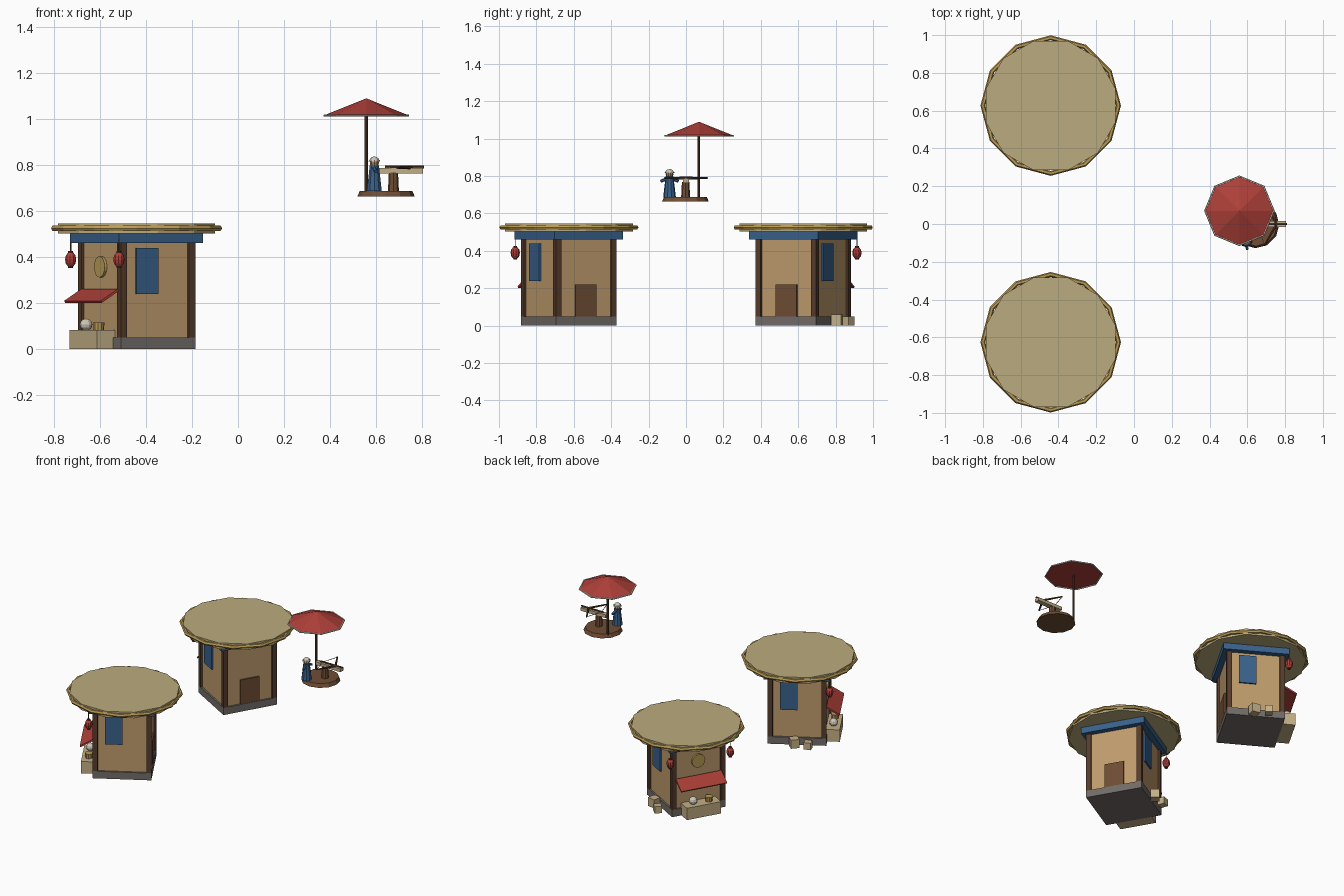
import bpy, bmesh, math
from math import radians, pi
from mathutils import Matrix, Vector

if "Cube" in bpy.data.objects:
    bpy.data.objects.remove(bpy.data.objects["Cube"])


def material(name, r, g, b):
    m = bpy.data.materials.new(name)
    m.diffuse_color = (r, g, b, 1)
    m.use_nodes = True
    m.node_tree.nodes["Principled BSDF"].inputs["Base Color"].default_value = m.diffuse_color
    return m


THATCH = material("thatch", 0.50, 0.41, 0.21)
ROPE = material("gold", 0.50, 0.33, 0.09)
WALL = material("plaster", 0.52, 0.33, 0.15)
TIMBER = material("timber", 0.09, 0.045, 0.025)
WOOD = material("wood", 0.16, 0.075, 0.035)
STONE = material("stone", 0.17, 0.15, 0.14)
BLUE = material("blue", 0.04, 0.12, 0.26)
RED = material("red", 0.42, 0.05, 0.04)
CRATE = material("crate", 0.55, 0.43, 0.24)
CREAM = material("cream", 0.62, 0.58, 0.48)
SKIN = material("skin", 0.42, 0.22, 0.11)


def finish(bm, name, mat, frame):
    """Turn a bmesh into a named object placed in a parent frame."""
    bmesh.ops.recalc_face_normals(bm, faces=bm.faces)
    me = bpy.data.meshes.new(name)
    bm.to_mesh(me)
    bm.free()
    me.materials.append(mat)
    ob = bpy.data.objects.new(name, me)
    ob.matrix_world = frame
    bpy.context.collection.objects.link(ob)
    return ob


def box(name, mat, size, loc, frame=Matrix(), rot=Matrix()):
    bm = bmesh.new()
    bmesh.ops.create_cube(bm, size=1, matrix=Matrix.Translation(loc) @ rot @ Matrix.Diagonal((*size, 1)))
    return finish(bm, name, mat, frame)


def cone(name, mat, a, b, r1, r2, sides, frame=Matrix(), spin=0):
    """Cylinder or cone running from point a to point b."""
    a, b = Vector(a), Vector(b)
    turn = (b - a).to_track_quat('Z', 'Y').to_matrix().to_4x4() if abs((b - a).normalized().z) < 0.999 else Matrix()
    m = Matrix.Translation((a + b) / 2) @ turn @ Matrix.Rotation(spin, 4, 'Z')
    bm = bmesh.new()
    bmesh.ops.create_cone(bm, cap_ends=True, segments=sides, radius1=r1, radius2=r2, depth=(b - a).length, matrix=m)
    bmesh.ops.remove_doubles(bm, verts=bm.verts, dist=1e-6)
    return finish(bm, name, mat, frame)


def ball(name, mat, loc, size, frame=Matrix(), seg=10, rings=6):
    bm = bmesh.new()
    bmesh.ops.create_uvsphere(bm, u_segments=seg, v_segments=rings, radius=1,
                              matrix=Matrix.Translation(loc) @ Matrix.Diagonal((*size, 1)))
    return finish(bm, name, mat, frame)


def ring(name, mat, loc, major, minor, sides, frame=Matrix(), tube=6):
    bm = bmesh.new()
    loops = []
    for i in range(sides):
        a = 2 * pi * i / sides
        loop = []
        for j in range(tube):
            t = 2 * pi * j / tube
            r = major + minor * math.cos(t)
            loop.append(bm.verts.new(Vector(loc) + Vector((r * math.cos(a), r * math.sin(a), minor * math.sin(t)))))
        loops.append(loop)
    for i in range(sides):
        p, q = loops[i], loops[(i + 1) % sides]
        for j in range(tube):
            k = (j + 1) % tube
            bm.faces.new((p[j], q[j], q[k], p[k]))
    return finish(bm, name, mat, frame)


def hut(tag, loc, yaw):
    f = Matrix.Translation(loc) @ Matrix.Rotation(yaw, 4, 'Z')
    n = lambda part: f"{tag}_{part}"
    # shell: plinth, walls, posts, eave beam
    box(n("plinth"), STONE, (.374, .374, .05), (0, 0, .025), f)
    box(n("walls"), WALL, (.35, .35, .42), (0, 0, .26), f)
    for x in (-1, 1):
        for y in (-1, 1):
            box(n("corner_post"), TIMBER, (.032, .032, .415), (.171 * x, .171 * y, .2575), f)
    box(n("eave_beam"), BLUE, (.424, .424, .045), (0, 0, .4825), f)
    # round roof with rope edge
    cone(n("roof"), THATCH, (0, 0, .503), (0, 0, .545), .354, .354, 12, f, radians(15))
    ring(n("roof_rope"), ROPE, (0, 0, .525), .359, .013, 12, f)
    # door and side banners
    box(n("door"), WOOD, (.016, .13, .17), (.176, 0, .135), f)
    for s in (-1, 1):
        box(n("banner"), BLUE, (.11, .014, .2), (.052 * s, .178 * s, .34), f)
    # shop side: awning, counter, goods, round sign, lanterns
    box(n("awning"), RED, (.1, .32, .01), (-.226, 0, .231), f, Matrix.Rotation(radians(-31), 4, 'Y'))
    box(n("counter"), CRATE, (.09, .24, .083), (-.222, 0, .0415), f)
    ball(n("melon"), CREAM, (-.222, .055, .106), (.028, .028, .026), f)
    cone(n("basket"), ROPE, (-.222, -.055, .08), (-.222, -.055, .116), .022, .026, 10, f)
    cone(n("round_sign"), ROPE, (-.17, 0, .357), (-.187, 0, .357), .046, .046, 16, f)
    for y in (-.21, .21):
        cone(n("lantern_cord"), TIMBER, (-.21, y, .42), (-.21, y, .475), .003, .003, 6, f)
        ball(n("lantern"), RED, (-.21, y, .389), (.025, .025, .034), f)
        for z in (.357, .421):
            cone(n("lantern_cap"), TIMBER, (-.21, y, z - .004), (-.21, y, z + .004), .011, .011, 8, f)
    # loose crates
    box(n("large_crate"), CRATE, (.056, .056, .06), (.015, .217, .03), f, Matrix.Rotation(radians(18), 4, 'Z'))
    box(n("small_crate"), CRATE, (.047, .047, .048), (-.075, .235, .024), f, Matrix.Rotation(radians(-12), 4, 'Z'))


hut("front_hut", (-.441, -.626, 0), radians(30))
hut("back_hut", (-.441, .627, 0), radians(-30))

# raised lookout: platform, parasol
cone("platform", WOOD, (.644, -.003, .663), (.644, -.003, .688), .125, .114, 12)
cone("parasol_pole", TIMBER, (.558, .068, .68), (.558, .068, 1.07), .007, .007, 8)
cone("parasol", RED, (.558, .07, 1.016), (.558, .07, 1.09), .184, 0, 8)
ring("parasol_trim", CREAM, (.558, .07, 1.015), .182, .005, 8)

# mounted crossbow: pedestal, stock, limbs, string, bolt
cone("pedestal", WOOD, (.676, -.002, .685), (.676, -.002, .768), .024, .02, 8)
box("stock", CRATE, (.195, .034, .022), (.708, 0, .775))
cone("bolt", TIMBER, (.64, 0, .791), (.81, 0, .791), .006, .006, 6)
for s in (-1, 1):
    cone("bow_limb", TIMBER, (.755, 0, .789), (.69, .115 * s, .789), .008, .005, 6)
    cone("bow_string", CREAM, (.69, .113 * s, .789), (.655, 0, .789), .002, .002, 5)

# attendant: robe, arms, head, cap
cone("robe", BLUE, (.593, -.088, .686), (.593, -.088, .797), .034, .021, 10)
for s in (-1, 1):
    cone("arm", BLUE, (.593, -.088 + .016 * s, .785), (.6, -.088 + .047 * s, .772), .009, .008, 6)
ball("head", SKIN, (.593, -.088, .81), (.021, .021, .022))
cone("cap_brim", CREAM, (.593, -.088, .815), (.593, -.088, .822), .026, .025, 10)
ball("cap", CREAM, (.593, -.088, .821), (.022, .022, .016))
